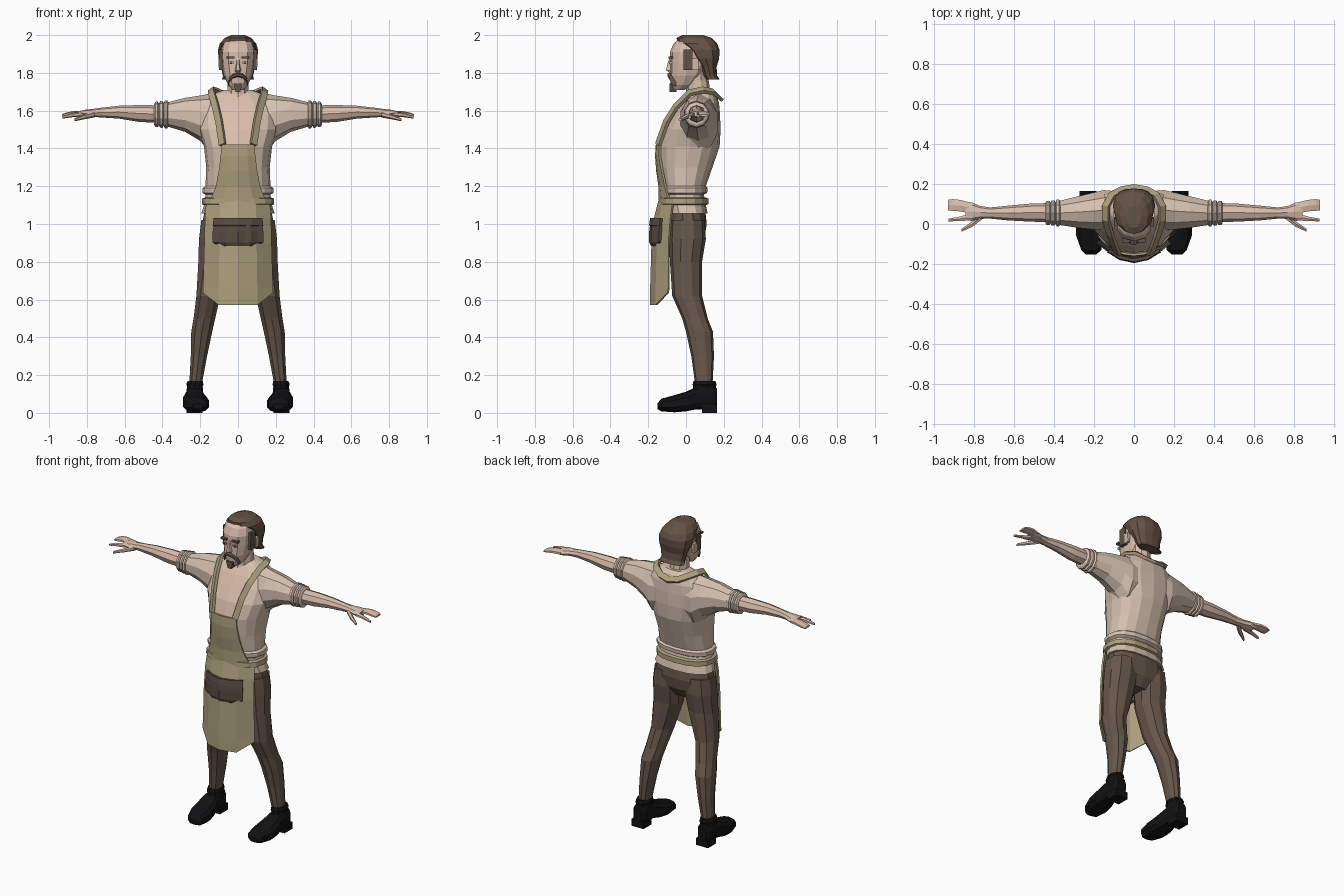
import bpy, bmesh, math
from mathutils import Vector


def colour(name, r, g, b):
    m = bpy.data.materials.new(name)
    m.diffuse_color = (r, g, b, 1)
    return m


SKIN = colour("skin", .70, .51, .41)
SHIRT = colour("shirt_linen", .67, .53, .43)
APRON = colour("apron_canvas", .42, .35, .21)
PANTS = colour("trouser_brown", .135, .095, .07)
HAIR = colour("hair_brown", .13, .085, .06)
POUCH = colour("pouch_leather", .10, .07, .055)
SHOE = colour("shoe_black", .006, .006, .007)
EYE = colour("eye_white", .6, .58, .55)


def finish(name, bm, mat, mirror=False):
    bmesh.ops.recalc_face_normals(bm, faces=bm.faces[:])
    me = bpy.data.meshes.new(name)
    bm.to_mesh(me)
    bm.free()
    me.materials.append(mat)
    ob = bpy.data.objects.new(name, me)
    bpy.context.collection.objects.link(ob)
    if mirror:
        ob.modifiers.new("mirror", 'MIRROR')
    return ob


def loft(name, rings, mat, mirror=False, closed=False):
    """Skin a list of point rings and cap both ends."""
    bm = bmesh.new()
    vs = [[bm.verts.new(p) for p in r] for r in rings]
    n = len(vs[0])
    pairs = list(zip(vs, vs[1:])) + ([(vs[-1], vs[0])] if closed else [])
    for a, b in pairs:
        for i in range(n):
            j = (i + 1) % n
            bm.faces.new((a[i], a[j], b[j], b[i]))
    if not closed:
        bm.faces.new(vs[0])
        bm.faces.new(vs[-1])
    return finish(name, bm, mat, mirror)


def oval(n, p=1.0):
    """Unit oval; p below 1 makes it squarer."""
    for i in range(n):
        a = 2 * math.pi * i / n + math.pi / 2
        c, s = math.cos(a), math.sin(a)
        yield (math.copysign(abs(c) ** p, c) if abs(c) > 1e-6 else 0,
               math.copysign(abs(s) ** p, s) if abs(s) > 1e-6 else 0)


def upright(rows, n, p=1.0):
    """Rows of (z, x centre, half width, y front, y back)."""
    return [[(x + w * c, (f + b) / 2 + (b - f) / 2 * s, z) for c, s in oval(n, p)]
            for z, x, w, f, b in rows]


def along_x(rows, n, p=1.0):
    """Rows of (x, y centre, z centre, y radius, z radius)."""
    return [[(x, y + ry * c, z + rz * s) for c, s in oval(n, p)]
            for x, y, z, ry, rz in rows]


def central(rows):
    return [(z, 0, w, f, b) for z, w, f, b in rows]


def box(name, lo, hi, mat, mirror=False, taper=1.0):
    """Block whose bottom is scaled in x by taper."""
    cx = (lo[0] + hi[0]) / 2
    rings = []
    for z, t in ((lo[2], taper), (hi[2], 1)):
        h = (hi[0] - lo[0]) / 2 * t
        rings.append([(cx - h, lo[1], z), (cx + h, lo[1], z), (cx + h, hi[1], z), (cx - h, hi[1], z)])
    return loft(name, rings, mat, mirror)


def sheet(name, rows, cols, mat, thick, trim=0, pleat=0):
    """Bowed cloth; rows of (z, half width, y middle, y edge)."""
    bm = bmesh.new()
    vs = []
    for k, (z, w, ym, ye) in enumerate(rows):
        last = k == len(rows) - 1
        vs.append([bm.verts.new((w * t, ym + (ye - ym) * t * t + pleat * (i % 2) * (k > 0),
                                 z + (trim if last and abs(t) > .9 else 0)))
                   for i, t in enumerate(cols)])
    for a, b in zip(vs, vs[1:]):
        for i in range(len(cols) - 1):
            bm.faces.new((a[i], a[i + 1], b[i + 1], b[i]))
    ob = finish(name, bm, mat)
    s = ob.modifiers.new("thickness", 'SOLIDIFY')
    s.thickness, s.offset = thick, 0
    return ob


# Shirt body with an open neck in skin colour
torso = loft("shirt_body", upright(central([
    (1.055, .195, -.095, .115), (1.10, .18, -.105, .105), (1.155, .172, -.11, .095),
    (1.165, .188, -.122, .112), (1.19, .188, -.125, .115), (1.20, .172, -.12, .105),
    (1.30, .168, -.138, .14), (1.41, .18, -.145, .178), (1.50, .21, -.115, .183),
    (1.58, .215, -.068, .18), (1.64, .19, -.03, .175), (1.69, .135, .01, .16),
    (1.71, .075, .03, .14)]), 16, .85), SHIRT)
torso.data.materials.append(SKIN)
for f in torso.data.polygons:
    if f.center.z > 1.42 and abs(f.center.x) < .07 and f.center.y < .03:
        f.material_index = 1

# Sleeves, rolled cuffs, forearms and hands
loft("sleeve", along_x([(.10, .07, 1.54, .10, .15), (.15, .07, 1.535, .105, .155),
                        (.20, .065, 1.56, .098, .12), (.28, .06, 1.578, .083, .09),
                        (.38, .055, 1.58, .062, .062)], 10), SHIRT, True)
for i, x in enumerate((.37, .395, .42)):
    r = .07 - .003 * i
    loft("sleeve_roll", along_x([(x - .003, .055, 1.58, r - .012, r - .008), (x + .005, .055, 1.58, r, r + .004),
                                 (x + .017, .055, 1.58, r, r + .003), (x + .024, .055, 1.58, r - .012, r - .01)],
                                10), SHIRT, True)
loft("forearm", along_x([(.42, .057, 1.582, .048, .046), (.52, .057, 1.585, .045, .045),
                         (.63, .055, 1.592, .037, .034), (.72, .055, 1.59, .028, .026),
                         (.77, .058, 1.588, .032, .021), (.81, .062, 1.585, .046, .02),
                         (.845, .064, 1.582, .047, .015)], 8), SKIN, True)
loft("three_fingers", along_x([(.82, .08, 1.584, .032, .014), (.87, .092, 1.586, .033, .012),
                               (.91, .095, 1.58, .034, .01), (.932, .095, 1.575, .03, .006)], 6), SKIN, True)
loft("index_finger", along_x([(.82, .035, 1.582, .02, .013), (.88, .025, 1.576, .012, .011),
                              (.93, .02, 1.565, .008, .007)], 6), SKIN, True)
loft("thumb", along_x([(.76, .04, 1.58, .018, .016), (.81, .0, 1.568, .016, .013),
                       (.865, -.032, 1.552, .008, .008)], 6), SKIN, True)

# Trousers
loft("trouser_seat", upright(central([(.87, .09, -.05, .06), (.93, .185, -.08, .098),
                                      (1.0, .195, -.085, .11), (1.09, .175, -.09, .10)]), 14, .85), PANTS)
loft("trouser_leg", upright([
    (1.02, .108, .09, -.085, .10), (.92, .113, .098, -.09, .105), (.80, .122, .092, -.085, .085),
    (.62, .157, .066, -.073, .085), (.50, .178, .06, -.02, .115), (.43, .192, .058, .0, .143),
    (.30, .207, .045, .028, .148), (.14, .226, .034, .05, .14)], 10, .9), PANTS, True)

# Shoes
loft("shoe", [[(x + w * c, y, (b + t) / 2 + (t - b) / 2 * s) for c, s in oval(10, .75)] for y, x, w, b, t in (
    (-.152, .215, .028, .02, .05), (-.13, .214, .052, .008, .075), (-.06, .222, .07, .003, .094),
    (.0, .228, .066, .008, .112), (.05, .23, .052, .018, .135), (.10, .23, .048, .02, .14),
    (.145, .23, .045, .02, .14), (.165, .23, .03, .025, .13))], SHOE, True)
loft("shoe_collar", upright([(.09, .23, .05, .03, .162), (.14, .228, .043, .038, .158),
                             (.15, .228, .048, .035, .162), (.17, .227, .042, .04, .155)], 10), SHOE, True)
box("shoe_heel", (.188, .085, 0), (.272, .165, .045), SHOE, True)

# Apron: bib, skirt, belt and neck strap
cols = (-1, -.55, 0, .55, 1)
sheet("apron_bib", [(1.42, .085, -.154, -.138), (1.36, .09, -.158, -.138), (1.28, .10, -.152, -.125),
                    (1.20, .115, -.14, -.108), (1.11, .15, -.14, -.085)], cols, APRON, .012)
sheet("apron_skirt", [(1.13, .165, -.14, -.065), (1.03, .172, -.165, -.08), (.90, .175, -.178, -.09),
                      (.66, .182, -.185, -.09), (.57, .182, -.185, -.095)], cols, APRON, .01, .065)
loft("apron_belt", upright(central([(1.10, .18, -.118, .105), (1.105, .192, -.14, .118),
                                    (1.135, .19, -.138, .118), (1.14, .175, -.118, .105)]), 16, .85), APRON)
half = [(.082, -.148, 1.42), (.10, -.105, 1.54), (.118, -.055, 1.62), (.14, .02, 1.695), (.14, .09, 1.71),
        (.11, .145, 1.70), (.06, .17, 1.675)]
path = [Vector(p) for p in half + [(0, .18, 1.665)] + [(-x, y, z) for x, y, z in reversed(half)]]
rings = []
for i, p in enumerate(path):
    along = (path[min(i + 1, len(path) - 1)] - path[max(i - 1, 0)]).normalized()
    out = (p - Vector((0, .05, 1.5))).normalized()
    side = along.cross(out).normalized() * .018
    up = side.cross(along).normalized() * .009
    rings.append([p + side + up, p + side - up, p - side - up, p - side + up])
loft("apron_neck_strap", rings, APRON)

# Belt pouch with a folded top
wide = [i / 4 - 1 for i in range(9)]
sheet("pouch", [(1.02, .12, -.178, -.13), (.96, .13, -.186, -.135), (.905, .13, -.186, -.135),
                (.888, .115, -.178, -.13)], wide, POUCH, .018, .012, .008)
sheet("pouch_flap", [(1.03, .125, -.182, -.13), (.99, .13, -.188, -.135)], cols, POUCH, .016)

# Neck and head
loft("neck", upright(central([(1.62, .085, -.02, .15), (1.69, .06, .0, .13), (1.76, .057, .0, .12),
                              (1.82, .06, .0, .12)]), 10), SKIN)
loft("head", upright(central([
    (1.71, .03, -.066, -.01), (1.735, .052, -.08, .04), (1.785, .075, -.086, .09), (1.85, .088, -.086, .13),
    (1.91, .092, -.085, .14), (1.955, .082, -.066, .13), (1.985, .05, -.03, .10)]), 12, .85), SKIN)
loft("nose", [[(-w, -.07, z), (-w * .5, y, z), (w * .5, y, z), (w, -.07, z)] for z, w, y in
              ((1.803, .016, -.09), (1.813, .02, -.106), (1.85, .011, -.098), (1.878, .009, -.087))], SKIN)
box("ear", (.085, .035, 1.815), (.104, .065, 1.875), SKIN, True, .7)

# Hair, swept back over a high forehead
loft("hair", upright(central([
    (1.765, .085, .105, .178), (1.785, .08, .09, .165), (1.83, .09, .075, .162), (1.875, .103, .035, .175),
    (1.92, .106, .0, .178), (1.955, .097, -.045, .165), (1.985, .07, -.05, .135), (2.0, .035, -.02, .09)]),
    12, .85), HAIR)
box("sideburn", (.077, -.012, 1.815), (.1, .035, 1.925), HAIR, True, .85)

# Face details
box("eyebrow", (.018, -.093, 1.877), (.06, -.07, 1.888), HAIR, True)
box("eye", (.023, -.0885, 1.848), (.05, -.075, 1.861), EYE, True)
box("pupil", (.032, -.0905, 1.848), (.043, -.08, 1.861), HAIR, True)
loft("moustache", along_x([(0, -.086, 1.79, .014, .011), (.025, -.084, 1.784, .014, .012),
                           (.045, -.072, 1.765, .014, .013), (.052, -.06, 1.74, .011, .01)], 6), HAIR, True)
box("goatee", (-.024, -.088, 1.70), (.024, -.05, 1.745), HAIR, False, .5)
